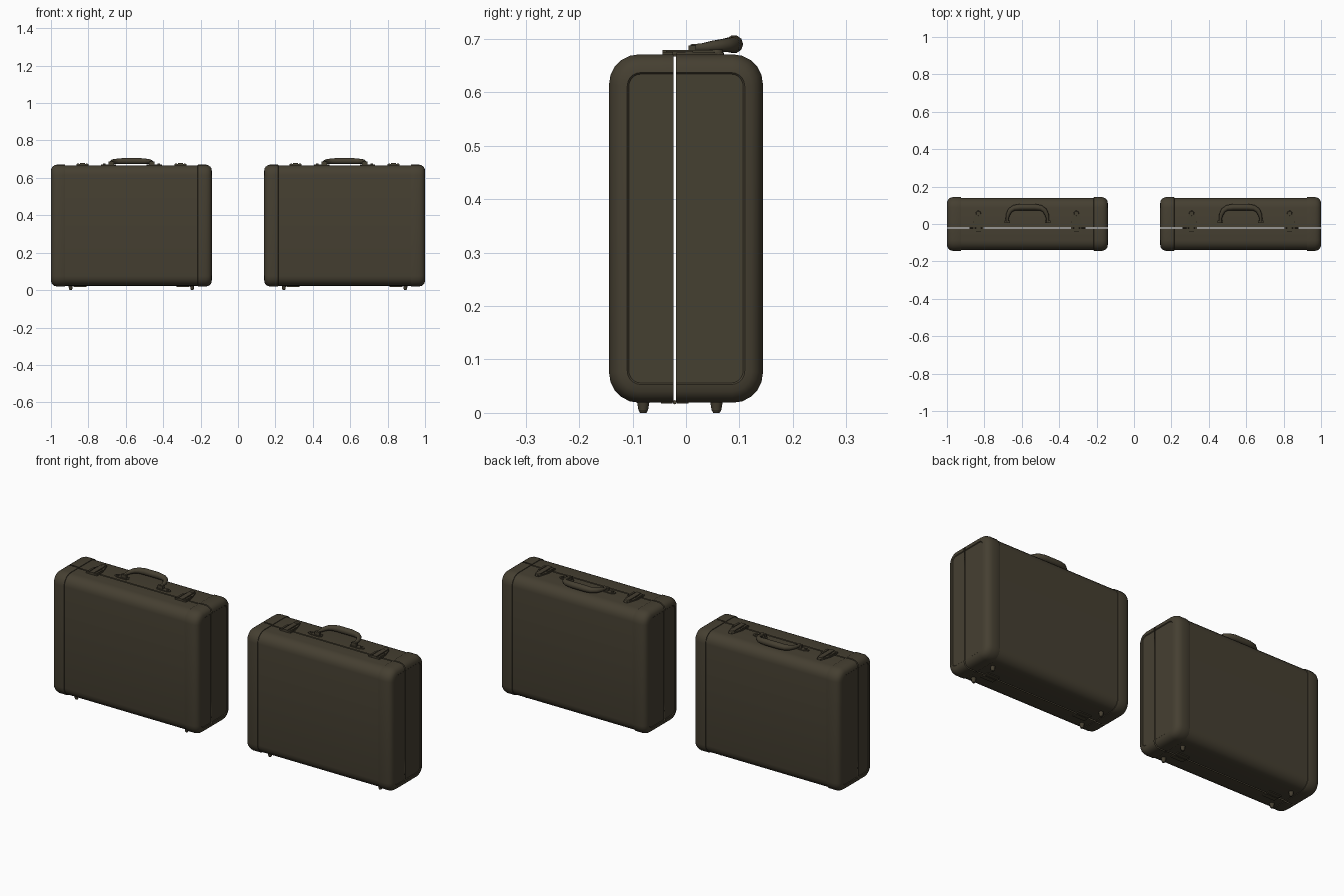
import bpy, bmesh, math
from mathutils import Vector, Matrix

if "Cube" in bpy.data.objects:
    bpy.data.objects.remove(bpy.data.objects["Cube"])

leather = bpy.data.materials.new("dark olive leather")
leather.diffuse_color = (0.06, 0.05, 0.031, 1)
leather.use_nodes = True
leather.node_tree.nodes["Principled BSDF"].inputs["Base Color"].default_value = leather.diffuse_color

CASES = (-0.57, 0.57)          # centre of each suitcase
SEAM, GAP = -0.021, 0.0025     # opening line between the two shells
TOP = 0.667


def finish(bm, name, angle=35):
    """Turn the bmesh into one object per suitcase."""
    bmesh.ops.recalc_face_normals(bm, faces=bm.faces)
    mesh = bpy.data.meshes.new(name)
    bm.to_mesh(mesh)
    bm.free()
    mesh.materials.append(leather)
    for cx in CASES:
        ob = bpy.data.objects.new(name, mesh)
        ob.location.x = cx
        bpy.context.collection.objects.link(ob)
    bpy.ops.object.select_all(action='DESELECT')
    ob.select_set(True)
    bpy.context.view_layer.objects.active = ob
    bpy.ops.object.shade_smooth_by_angle(angle=math.radians(angle))


def section(x, inset, seg=5):
    """Rounded rectangle in the yz plane."""
    r = 0.056 - inset * 0.9
    hy, hz, cz = 0.144 - inset, 0.326 - inset, 0.345
    pts = []
    for q, (sy, sz) in enumerate(((1, 1), (-1, 1), (-1, -1), (1, -1))):
        for i in range(seg + 1):
            a = math.pi / 2 * (q + i / seg)
            pts.append(Vector((x, sy * (hy - r) + r * math.cos(a),
                               cz + sz * (hz - r) + r * math.sin(a))))
    return pts


def loft(bm, rings, cap_start=False, cap_end=False):
    rows = [[bm.verts.new(p) for p in ring] for ring in rings]
    for a, b in zip(rows, rows[1:]):
        for i in range(len(a)):
            j = (i + 1) % len(a)
            bm.faces.new((a[i], a[j], b[j], b[i]))
    if cap_start:
        bm.faces.new(rows[0][::-1])
    if cap_end:
        bm.faces.new(rows[-1])


def box(bm, x, y, z, sx, sy, sz):
    m = Matrix.Translation((x, y, z)) @ Matrix.Diagonal((sx, sy, sz, 1))
    return bmesh.ops.create_cube(bm, size=1, matrix=m)["verts"]


def plate(bm, outline, z0, z1):
    """Extrude an xy outline upwards."""
    loft(bm, [[Vector((x, y, z)) for x, y in outline] for z in (z0, z1)], True, True)


def disc(bm, x, y, z, r, h, r2=None, seg=10):
    bmesh.ops.create_cone(bm, cap_ends=True, segments=seg, radius1=r, radius2=r2 or r,
                          depth=h, matrix=Matrix.Translation((x, y, z)))


# Shells: centre panel and protective end bands, cut in two at the seam
CAP = ((0.354, 0.006), (0.355, 0.001), (0.358, 0), (0.398, 0), (0.412, 0.004),
       (0.422, 0.011), (0.428, 0.021), (0.430, 0.034), (0.427, 0.037))
for side, part in ((-1, "front"), (1, "back")):
    for name in ("panel", "end_bands"):
        bm = bmesh.new()
        if name == "panel":
            loft(bm, [section(-0.36, 0.004), section(0.36, 0.004)])
        else:
            for s in (-1, 1):
                loft(bm, [section(s * x, i) for x, i in CAP], cap_end=True)
        bmesh.ops.bisect_plane(bm, geom=bm.verts[:] + bm.edges[:] + bm.faces[:],
                               plane_co=(0, SEAM + side * GAP, 0),
                               plane_no=(0, -side, 0), clear_outer=True)
        finish(bm, f"{part}_shell_{name}")

# Handle: swept grip, thicker in the middle, folded towards the back
bm = bmesh.new()
path = [(-0.108, 0.008, 0.683, 0.007), (-0.108, 0.03, 0.684, 0.008),
        (-0.104, 0.05, 0.686, 0.011), (-0.092, 0.073, 0.688, 0.013),
        (-0.072, 0.086, 0.689, 0.015), (-0.04, 0.090, 0.690, 0.017)]
path += [(-x, y, z, r) for x, y, z, r in reversed(path)]
rings = []
for i, (x, y, z, r) in enumerate(path):
    a, b = path[max(i - 1, 0)], path[min(i + 1, len(path) - 1)]
    t = Vector((b[0] - a[0], b[1] - a[1], 0)).normalized()
    n = Vector((-t.y, t.x, 0))
    rings.append([Vector((x, y, z)) + r * (n * math.cos(k * math.tau / 10)
                  + Vector((0, 0, 1)) * math.sin(k * math.tau / 10)) for k in range(10)])
loft(bm, rings, True, True)
finish(bm, "handle_grip", 50)

# Handle mounts: flat plate, hinge block and rivet at each end
bm = bmesh.new()
for s in (-1, 1):
    plate(bm, [(s * x, y) for x, y in ((0.09, 0), (0.145, 0), (0.163, 0.009),
               (0.163, 0.019), (0.145, 0.028), (0.09, 0.028), (0.082, 0.014))],
          TOP - 0.004, TOP + 0.004)
    box(bm, s * 0.108, 0.012, 0.679, 0.03, 0.014, 0.018)
    disc(bm, s * 0.146, 0.014, 0.673, 0.007, 0.006)
finish(bm, "handle_mounts")

# Latches: base plate, tapered lever with a rounded tip, and side clasps
bm = bmesh.new()
for s in (-1, 1):
    c = s * 0.262
    plate(bm, [(c + x, y) for x, y in ((-0.032, -0.044), (0.032, -0.044), (0.032, -0.024),
               (-0.032, -0.024))], TOP - 0.004, TOP + 0.008)
    plate(bm, [(c + x, y) for x, y in ((-0.032, -0.018), (0.032, -0.018), (0.03, 0.01),
               (0.018, 0.05), (0.01, 0.07), (-0.01, 0.07), (-0.018, 0.05), (-0.03, 0.01))],
          TOP - 0.004, TOP + 0.007)
    box(bm, c, 0.005, 0.673, 0.026, 0.098, 0.012)
    disc(bm, c, 0.056, 0.675, 0.016, 0.010, 0.012)
    for k in (-1, 1):
        box(bm, c + k * 0.023, -0.012, 0.674, 0.010, 0.05, 0.007)
finish(bm, "latches")

# Feet: short tapered studs under each corner
bm = bmesh.new()
for x in (-0.325, 0.325):
    for y in (-0.08, 0.057):
        disc(bm, x, y, 0.014, 0.009, 0.018, 0.012)
        disc(bm, x, y, 0.0025, 0.006, 0.005, 0.009)
finish(bm, "feet", 50)

# Hinges: thin leaves under the case with a pin along the seam
bm = bmesh.new()
for s in (-1, 1):
    for y in (-0.036, -0.006):
        box(bm, s * 0.275, y, 0.021, 0.07, 0.022, 0.006)
    bmesh.ops.create_cone(bm, cap_ends=True, segments=8, radius1=0.004, radius2=0.004, depth=0.07,
                          matrix=Matrix.Translation((s * 0.275, SEAM, 0.02))
                          @ Matrix.Rotation(math.pi / 2, 4, 'Y'))
finish(bm, "hinges")
